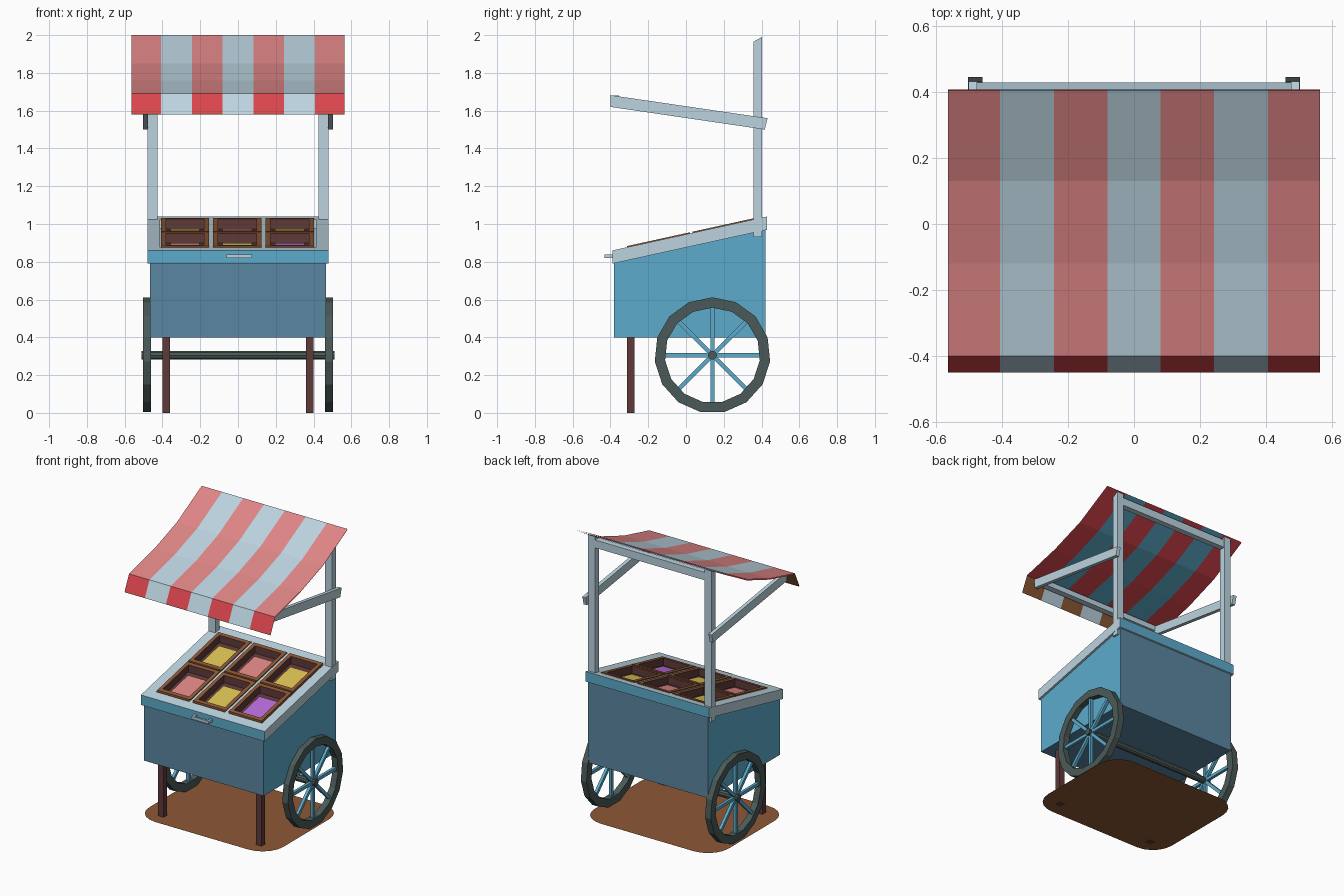
import bpy, bmesh, math
from mathutils import Matrix, Vector

if "Cube" in bpy.data.objects:
    bpy.data.objects.remove(bpy.data.objects["Cube"])


def mat(name, hexcol):
    lin = []
    for i in (0, 2, 4):
        c = int(hexcol[i:i + 2], 16) / 255
        lin.append(c / 12.92 if c <= 0.04045 else ((c + 0.055) / 1.055) ** 2.4)
    m = bpy.data.materials.new(name)
    m.diffuse_color = (*lin, 1)
    m.use_nodes = True
    m.node_tree.nodes["Principled BSDF"].inputs["Base Color"].default_value = m.diffuse_color
    return m


RED, PINK = mat("red", "DA454D"), mat("pink", "E08686")
LIGHT, BLUE = mat("light_grey_blue", "BCD4E0"), mat("bright_blue", "5CABCB")
SLATE, BROWN = mat("slate_blue", "5A86A0"), mat("brown", "8E5835")
DARK, TYRE = mat("dark_brown", "5E3A38"), mat("dark_grey", "4A5A58")
YELLOW, PURPLE = mat("yellow", "DCC254"), mat("purple", "B86CDC")

SLOPE, TOP = 0.2195, 0.9456   # slanted counter: z = TOP + SLOPE * y


def finish(name, bm, *mats):
    me = bpy.data.meshes.new(name)
    bm.to_mesh(me)
    bm.free()
    for m in mats:
        me.materials.append(m)
    ob = bpy.data.objects.new(name, me)
    bpy.context.collection.objects.link(ob)
    return ob


def box_bm(x0, x1, y0, y1, z0, z1):
    bm = bmesh.new()
    bmesh.ops.create_cube(bm, size=1)
    for v in bm.verts:
        v.co = ((x0 + x1) / 2 + v.co.x * (x1 - x0), (y0 + y1) / 2 + v.co.y * (y1 - y0),
                (z0 + z1) / 2 + v.co.z * (z1 - z0))
    bm.normal_update()
    return bm


def box(name, m, *dims):
    return finish(name, box_bm(*dims), m)


def slant(bm):
    for v in bm.verts:
        v.co.z += TOP + SLOPE * v.co.y
    bm.normal_update()


def hollow(bm, wall, depth):
    """Sink the top face; inner walls and floor get material 1."""
    top = max(bm.faces, key=lambda f: f.normal.z)
    bmesh.ops.inset_region(bm, faces=[top], thickness=wall, use_even_offset=True)
    new = bmesh.ops.extrude_discrete_faces(bm, faces=[top])["faces"][0]
    for v in new.verts:
        v.co.z -= depth
    new.material_index = 1
    for e in new.edges:
        for f in e.link_faces:
            f.material_index = 1


def prism(name, m, profile, x0, x1):
    """Side profile (y, z) pushed from x0 to x1."""
    bm = bmesh.new()
    f = bm.faces.new([bm.verts.new((x0, y, z)) for y, z in profile])
    new = bmesh.ops.extrude_face_region(bm, geom=[f])["geom"]
    for v in new:
        if isinstance(v, bmesh.types.BMVert):
            v.co.x = x1
    bmesh.ops.recalc_face_normals(bm, faces=bm.faces)
    return finish(name, bm, m)


# Cart body: bright sides, slate front, back and bottom
body = prism("body", BLUE, [(-.38, .40), (.42, .40), (.42, .968), (-.38, .793)], -.465, .465)
body.data.materials.append(SLATE)
for p in body.data.polygons:
    p.material_index = 0 if abs(p.normal.x) > .5 else 1

# Slanted counter rim, blue on its front and back edges
bm = box_bm(-.48, .48, -.39, .43, -.07, 0)
hollow(bm, .068, .05)
slant(bm)
for f in bm.faces:
    y = f.calc_center_median().y
    f.material_index = 1 if y < -.385 or y > .425 else 0
finish("counter_rim", bm, LIGHT, BLUE)
for x in (-.1425, .135):
    bm = box_bm(x - .012, x + .012, -.322, .362, -.055, -.001)
    slant(bm)
    finish("counter_divider", bm, LIGHT)

# Crates with goods
goods = [[PINK, YELLOW, PURPLE], [YELLOW, PINK, YELLOW]]
for r, (y0, y1) in enumerate([(-.312, .022), (.034, .366)]):
    for c, (x0, x1) in enumerate([(-.408, -.153), (-.132, .124), (.146, .402)]):
        bm = box_bm(x0, x1, y0, y1, -.055, .006)
        hollow(bm, .026, .052)
        slant(bm)
        finish("crate", bm, BROWN, DARK)
        bm = box_bm(x0 + .05, x1 - .05, y0 + .065, y1 - .065, -.05, -.038)
        slant(bm)
        finish("crate_goods", bm, goods[r][c])

# Front handle: bar on two stubs
box("handle_bar", LIGHT, -.06, .075, -.432, -.418, .82, .838)
for x in (-.06, .06):
    box("handle_stub", LIGHT, x, x + .015, -.42, -.385, .82, .838)

# Frame: posts, braces, legs
for s in (-1, 1):
    prism("back_post", LIGHT, [(.357, .93), (.402, .93), (.402, 1.99), (.357, 1.965)], s * .425, s * .478)
    prism("canopy_brace", LIGHT, [(-.40, 1.62), (.417, 1.50), (.432, 1.56), (-.40, 1.682)], s * .476, s * .502)
    box("front_leg", DARK, s * .38 - .021, s * .38 + .021, -.312, -.273, 0, .41)
box("top_beam", LIGHT, -.43, .43, .36, .40, 1.91, 1.965)
box("front_beam", LIGHT, -.48, .48, -.398, -.355, 1.642, 1.68)

# Striped canopy with hanging front edge: outer and inner sheet
path = [(.405, 2.0), (.13, 1.85), (-.12, 1.76), (-.40, 1.69), (-.45, 1.585)]
W = .565


def sheet(name, dy, dz, mats, flip):
    bm = bmesh.new()
    xs = [-W, -.407, -.243, -.081, .081, .243, .407, W]
    rows = [[bm.verts.new((x, y + dy, z + dz)) for x in xs] for y, z in path]
    for j in range(len(path) - 1):
        for i in range(7):
            q = [rows[j][i], rows[j + 1][i], rows[j + 1][i + 1], rows[j][i + 1]]
            f = bm.faces.new(q[::-1] if flip else q)
            f.material_index = i % 2 + (2 if j == 3 else 0)
    finish(name, bm, *mats)


sheet("canopy_top", 0, 0, (PINK, LIGHT, RED, LIGHT), False)
sheet("canopy_lining", .003, -.006, (RED, BLUE, BROWN, LIGHT), True)

# Wheels: 15-sided rims, eight spokes each, one axle
CY, CZ, R, N = .14, .305, .307, 15
for s in (-1, 1):
    bm = bmesh.new()
    rings = []
    for x, r in ((.46, R), (.504, R), (.504, .252), (.46, .252)):
        ring = []
        for k in range(N):
            a = math.pi / 2 + 2 * math.pi * k / N
            ring.append(bm.verts.new((s * x, CY + r * math.cos(a), max(0, CZ + r * math.sin(a)))))
        rings.append(ring)
    for i in range(4):
        a, b = rings[i], rings[(i + 1) % 4]
        for k in range(N):
            bm.faces.new((a[k], a[(k + 1) % N], b[(k + 1) % N], b[k]))
    bmesh.ops.recalc_face_normals(bm, faces=bm.faces)
    finish("wheel_rim", bm, TYRE)
    for k in range(4):
        bm = box_bm(-.01, .01, -.255, .255, -.011, .011)
        bm.transform(Matrix.Translation((s * .482, CY, CZ)) @ Matrix.Rotation(k * math.pi / 4, 4, 'X'))
        finish("wheel_spokes", bm, BLUE)
bm = bmesh.new()
bmesh.ops.create_cone(bm, cap_ends=True, segments=10, radius1=.024, radius2=.024, depth=1.02)
bm.transform(Matrix.Translation((0, CY, CZ)) @ Matrix.Rotation(math.pi / 2, 4, 'Y'))
finish("axle", bm, TYRE)

# Thin base sheet with rounded corners, facing down
bm = bmesh.new()
rad, pts = .16, []
for cx, cy, a0 in ((.36, .27, 0), (-.36, .27, 90), (-.36, -.24, 180), (.36, -.24, 270)):
    for k in range(6):
        a = math.radians(a0 + 18 * k)
        pts.append(bm.verts.new((cx + rad * math.cos(a), cy + rad * math.sin(a), .004)))
bm.faces.new(pts[::-1])
finish("base_sheet", bm, BROWN)
